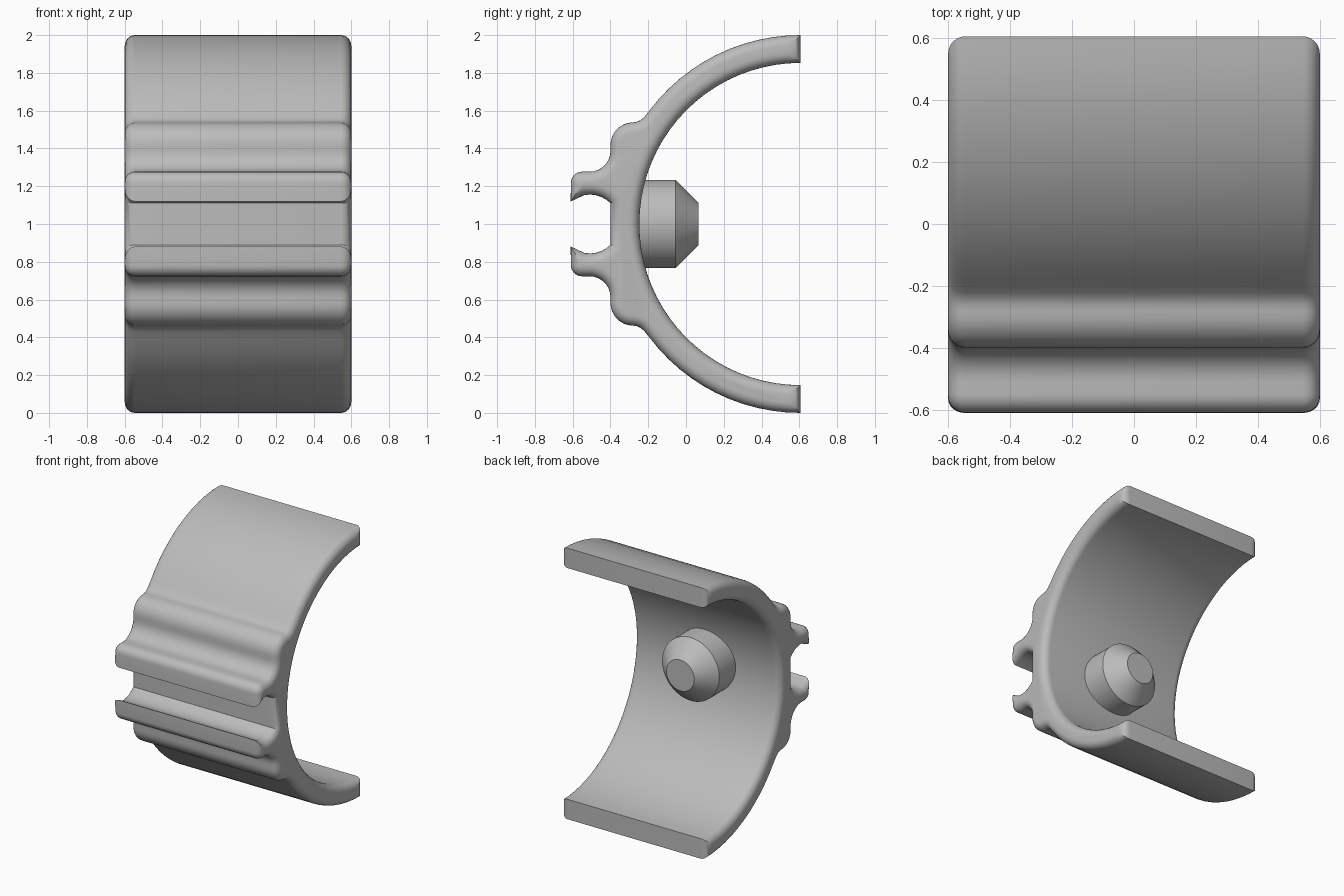
import bpy, bmesh, math
from mathutils import Vector

cube = bpy.data.objects.get("Cube")
if cube:
    bpy.data.objects.remove(cube, do_unlink=True)

grey = bpy.data.materials.new("plain grey")
grey.use_nodes = True
colour = (0.5, 0.5, 0.5, 1)
grey.diffuse_color = colour
bsdf = grey.node_tree.nodes["Principled BSDF"]
bsdf.inputs["Base Color"].default_value = colour

HALF_WIDTH, FILLET, STEPS = 0.6, 0.055, 6


def arc(cy, cz, r, start, end, n):
    """Points on a circle in the side plane, angles in degrees."""
    angles = [math.radians(start + (end - start) * i / n) for i in range(n + 1)]
    return [Vector((cy + r * math.cos(a), cz + r * math.sin(a))) for a in angles]


def inset(points, d):
    """Move a counter-clockwise outline inwards by d, with limited mitres."""
    out = []
    for i, p in enumerate(points):
        a = (p - points[i - 1]).normalized()
        b = (points[(i + 1) % len(points)] - p).normalized()
        na, nb = Vector((-a.y, a.x)), Vector((-b.y, b.x))
        m = (na + nb) / (1 + na.dot(nb))
        if m.length > 1.5:
            m = m.normalized() * 1.5
        out.append(p + m * d)
    return out


def finish(name, bm):
    bmesh.ops.recalc_face_normals(bm, faces=bm.faces)
    mesh = bpy.data.meshes.new(name)
    bm.to_mesh(mesh)
    bm.free()
    mesh.materials.append(grey)
    obj = bpy.data.objects.new(name, mesh)
    bpy.context.collection.objects.link(obj)
    bpy.ops.object.select_all(action='DESELECT')
    obj.select_set(True)
    bpy.context.view_layer.objects.active = obj
    bpy.ops.object.shade_smooth_by_angle(angle=math.radians(38))
    return obj


# Upper half of the side outline: end of the ring, shoulder, jaw, socket
upper = arc(0.606, 0, 1.0, 90, 143, 12)
upper += [Vector(p) for p in ((-0.222, 0.566), (-0.24, 0.55), (-0.26, 0.541))]
upper += arc(-0.28, 0.418, 0.12, 90, 180, 8)
upper += arc(-0.51, 0.387, 0.11, 0, -90, 8)
upper += arc(-0.55, 0.217, 0.06, 90, 180, 6)
upper += arc(-0.51, 0, 0.156, 130, 100, 1)
upper += arc(-0.51, 0, 0.156, 88, 45, 4)
lower = [Vector((p.x, -p.y)) for p in reversed(upper)]
inner = arc(0.606, 0, 0.853, 270, 90, 40)
outline = upper + lower + inner

# Clip body: outline swept across the width with rounded side edges
layers = []
for i in range(STEPS + 1):
    t = math.pi / 2 * i / STEPS
    layers.append((HALF_WIDTH - FILLET * (1 - math.sin(t)), FILLET * (1 - math.cos(t))))
layers = [(-x, d) for x, d in reversed(layers)] + layers

bm = bmesh.new()
rings = [[bm.verts.new((x, p.x, p.y + 1)) for p in inset(outline, d)] for x, d in layers]
for r0, r1 in zip(rings, rings[1:]):
    for i in range(len(outline)):
        bm.faces.new((r0[i - 1], r0[i], r1[i], r1[i - 1]))
bm.faces.new(rings[0])
bm.faces.new(rings[-1])
finish("clip_body", bm)

# Locating peg: a round post with a tapered tip
bm = bmesh.new()
SIDES = 64
rings = []
for y, r in ((-0.3, 0.233), (-0.055, 0.233), (0.066, 0.114)):
    rings.append([bm.verts.new((p.x, y, p.y)) for p in arc(0, 1, r, 0, 360, SIDES)[:-1]])
for r0, r1 in zip(rings, rings[1:]):
    for i in range(SIDES):
        bm.faces.new((r0[i - 1], r0[i], r1[i], r1[i - 1]))
bm.faces.new(rings[0])
bm.faces.new(rings[-1])
finish("locating_peg", bm)
